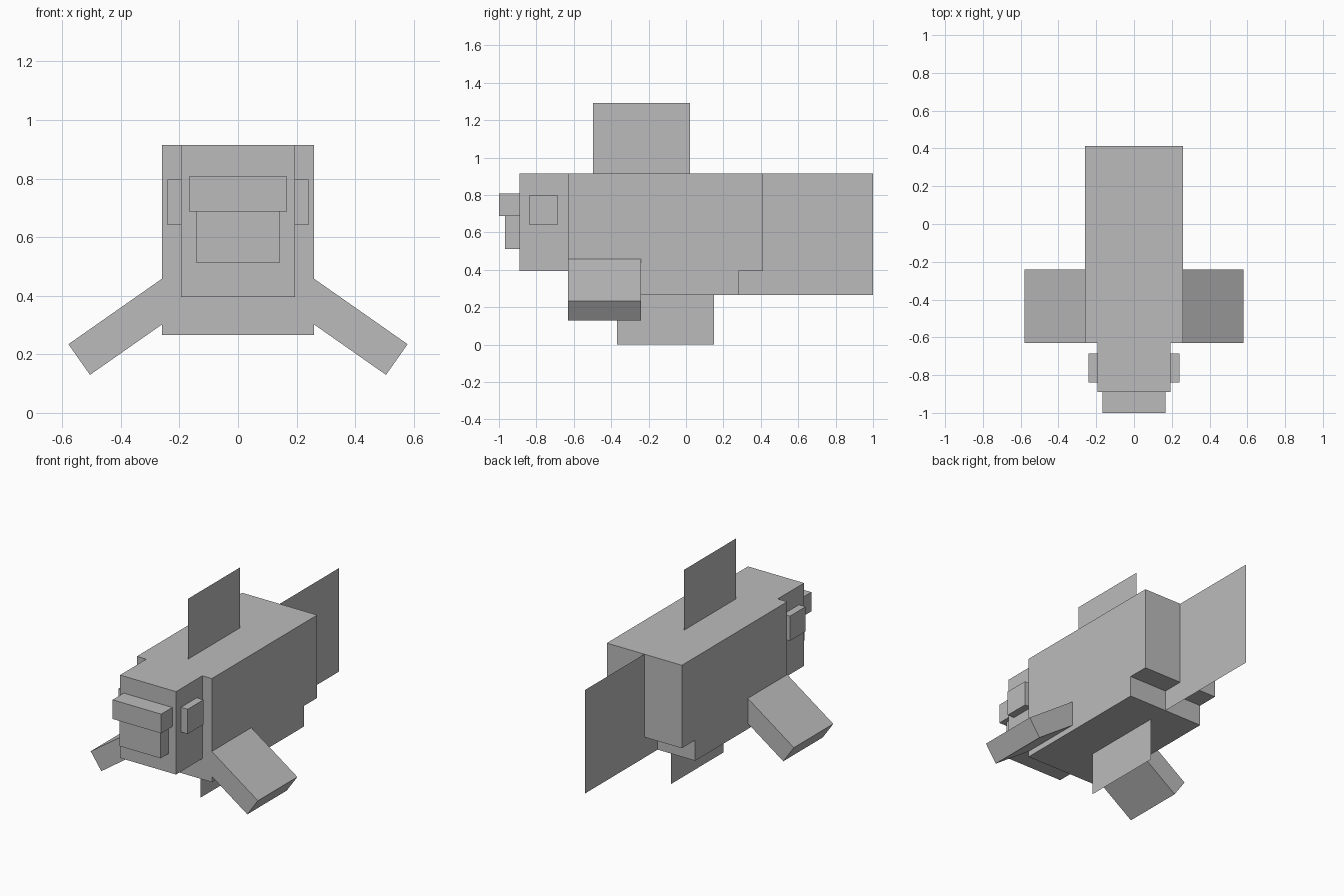
import bpy
import bmesh
import math

cube = bpy.data.objects.get("Cube")
if cube:
    bpy.data.objects.remove(cube, do_unlink=True)

GREY = (0.5, 0.5, 0.5, 1.0)
grey = bpy.data.materials.new("plain grey")
grey.use_nodes = True
grey.diffuse_color = GREY
grey.node_tree.nodes["Principled BSDF"].inputs["Base Color"].default_value = GREY


def finish(name, bm):
    bmesh.ops.recalc_face_normals(bm, faces=bm.faces)
    mesh = bpy.data.meshes.new(name)
    bm.to_mesh(mesh)
    bm.free()
    mesh.materials.append(grey)
    obj = bpy.data.objects.new(name, mesh)
    bpy.context.collection.objects.link(obj)
    return obj


def side_profile(name, points, half_width=0.0, x=0.0):
    """Side outline of (y, z) points, extruded across x; a flat sheet if it has no width."""
    bm = bmesh.new()
    face = bm.faces.new([bm.verts.new((x - half_width, y, z)) for y, z in points])
    if half_width:
        new = bmesh.ops.extrude_face_region(bm, geom=[face])["geom"]
        verts = [v for v in new if isinstance(v, bmesh.types.BMVert)]
        bmesh.ops.translate(bm, verts=verts, vec=(2 * half_width, 0, 0))
    return finish(name, bm)


def rect(y0, y1, z0, z1):
    return [(y0, z0), (y1, z0), (y1, z1), (y0, z1)]


FRONT, BACK, BELLY, TOP = -0.63, 0.412, 0.266, 0.914
NOTCH_Y, NOTCH_Z = 0.28, 0.395

# Body with a step cut under its back end
side_profile("body", [(FRONT, BELLY), (NOTCH_Y, BELLY), (NOTCH_Y, NOTCH_Z),
                      (BACK, NOTCH_Z), (BACK, TOP), (FRONT, TOP)], 0.26)

# Head and mouth
side_profile("head", rect(-0.89, FRONT, NOTCH_Z, TOP), 0.194)
side_profile("upper_lip", rect(-1.0, -0.89, 0.688, 0.808), 0.168)
side_profile("lower_lip", rect(-0.967, -0.89, 0.512, 0.688), 0.142)

# Flat upright fins on the centre line
side_profile("tail_fin", rect(NOTCH_Y, 1.0, BELLY, TOP))
side_profile("dorsal_fin", rect(-0.497, 0.022, TOP, 1.292))
side_profile("belly_fin", rect(-0.369, 0.15, 0.0, BELLY))

# Eyes and thick drooping side fins, one per side
for side, s in (("left", 1), ("right", -1)):
    side_profile(side + "_eye", rect(-0.84, -0.685, 0.642, 0.797), 0.023, s * 0.217)
    fin = side_profile(side + "_side_fin", rect(-0.195, 0.195, -0.064, 0.064), 0.195)
    fin.location = (s * 0.3825, -0.435, 0.294)
    fin.rotation_euler.y = s * math.radians(35)
